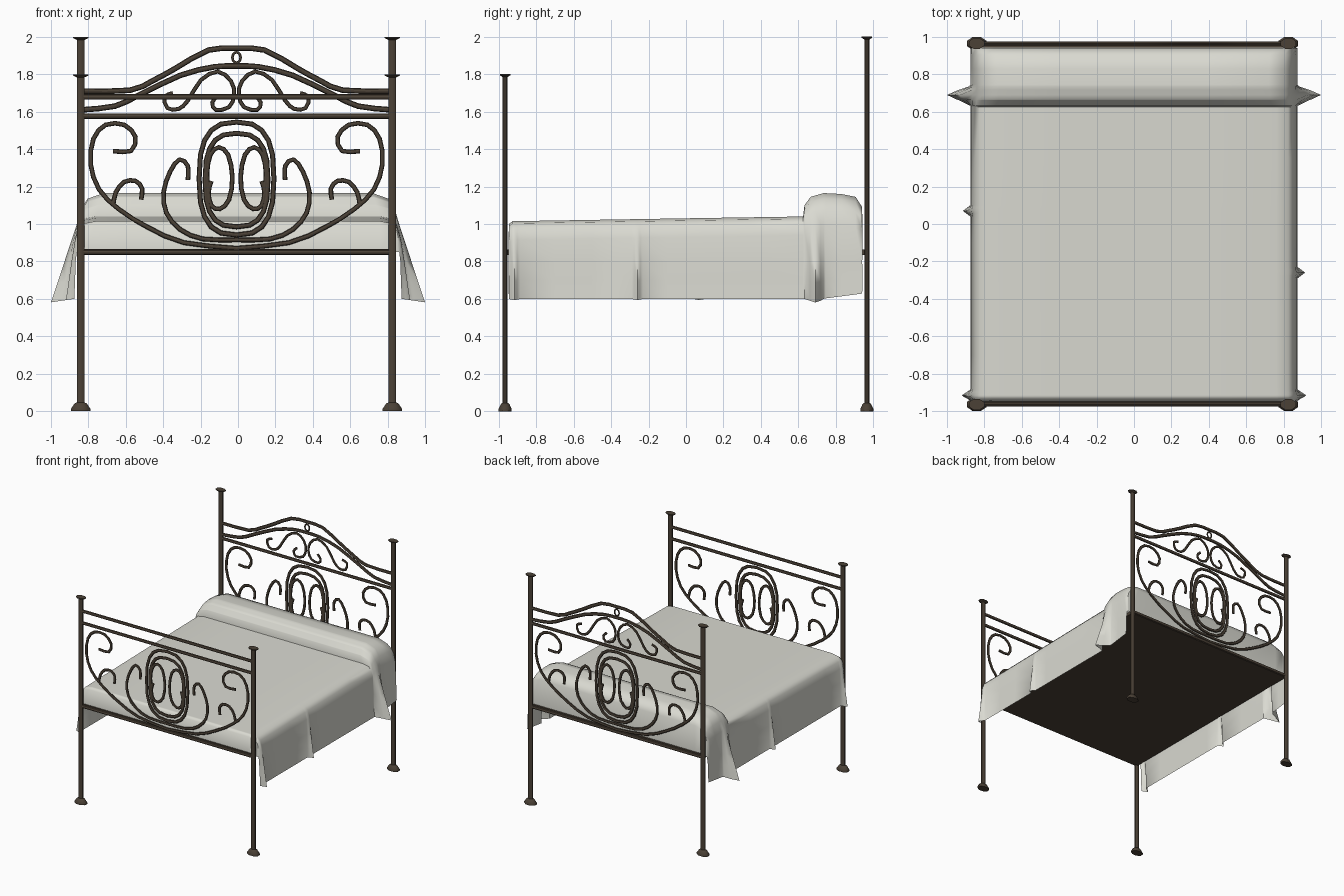
import bpy, bmesh, math
from mathutils import Vector

if "Cube" in bpy.data.objects:
    bpy.data.objects.remove(bpy.data.objects["Cube"])

CX = -0.008          # the iron frame sits slightly left of the cover
POST_X, END_Y, FLAT = 0.833, 0.965, 0.68


def material(name, color):
    m = bpy.data.materials.new(name)
    m.diffuse_color = (*color, 1)
    m.use_nodes = True
    m.node_tree.nodes["Principled BSDF"].inputs["Base Color"].default_value = m.diffuse_color
    return m


IRON = material("dark_iron", (0.07, 0.053, 0.037))
CLOTH = material("cloth", (0.70, 0.70, 0.64))


def finish(name, bm, mat, angle):
    bmesh.ops.recalc_face_normals(bm, faces=bm.faces)
    me = bpy.data.meshes.new(name)
    bm.to_mesh(me)
    bm.free()
    ob = bpy.data.objects.new(name, me)
    bpy.context.collection.objects.link(ob)
    me.materials.append(mat)
    bpy.ops.object.select_all(action='DESELECT')
    ob.select_set(True)
    bpy.context.view_layer.objects.active = ob
    bpy.ops.object.shade_smooth_by_angle(angle=math.radians(angle))
    return ob


def smooth_path(pts, n=2):
    """Catmull-Rom through the control points."""
    p = [Vector(q) for q in pts]
    p = [2 * p[0] - p[1]] + p + [2 * p[-1] - p[-2]]
    out = []
    for a, b, c, d in zip(p, p[1:], p[2:], p[3:]):
        for i in range(n):
            t = i / n
            out.append(0.5 * (2 * b + (c - a) * t + (2 * a - 5 * b + 4 * c - d) * t * t
                              + (3 * b - a - 3 * c + d) * t ** 3))
    return out + [p[-2]]


def tubes(name, y, paths, radius):
    """Iron bars following (x, z) paths, slightly flattened front to back."""
    cu = bpy.data.curves.new(name, 'CURVE')
    cu.dimensions = '3D'
    cu.bevel_depth = radius
    cu.bevel_resolution = 2
    cu.use_fill_caps = True
    for pts, closed in paths:
        s = cu.splines.new('POLY')
        s.points.add(len(pts) - 1)
        for q, (x, z) in zip(s.points, pts):
            q.co = (x, 0, z, 1)
        s.use_cyclic_u = closed
    ob = bpy.data.objects.new(name, cu)
    ob.location = (CX, y, 0)
    ob.scale.y = FLAT
    cu.materials.append(IRON)
    bpy.context.collection.objects.link(ob)
    bpy.ops.object.select_all(action='DESELECT')
    ob.select_set(True)
    bpy.context.view_layer.objects.active = ob
    bpy.ops.object.convert(target='MESH')
    bpy.ops.object.shade_smooth_by_angle(angle=math.radians(40))


def mirrored(pts):
    path = smooth_path(pts)
    return [(path, False), ([(-x, z) for x, z in path], False)]


def across(pts):
    """Left half path continued symmetrically to the right."""
    path = [tuple(v) for v in smooth_path(pts)]
    return [(path + [(-x, z) for x, z in path[-2::-1]], False)]


def oval(cx, cz, rx, rz, power=2.0, n=20):
    pts = []
    for i in range(n):
        c, s = math.cos(math.tau * i / n), math.sin(math.tau * i / n)
        pts.append((cx + rx * math.copysign(abs(c) ** (2 / power), c),
                    cz + rz * math.copysign(abs(s) ** (2 / power), s)))
    return [(pts, True)]


def rail(z):
    return [([(-POST_X, z), (POST_X, z)], False)]


def post(name, x, y, h):
    prof = [(0.056, 0), (0.056, 0.012), (0.036, 0.04), (0.022, 0.046),
            (0.022, h - 0.016), (0.045, h - 0.006), (0.045, h)]
    bm = bmesh.new()
    rings = [[bm.verts.new((x + r * math.cos(math.tau * (i + .5) / 8),
                            y + FLAT * r * math.sin(math.tau * (i + .5) / 8), z))
              for i in range(8)] for r, z in prof]
    for a, b in zip(rings, rings[1:]):
        for i in range(8):
            j = (i + 1) % 8
            bm.faces.new((a[i], a[j], b[j], b[i]))
    bm.faces.new(rings[0])
    bm.faces.new(rings[-1])
    finish(name, bm, IRON, 50)


# Posts and the scrolled panel shared by both ends
BIG_SCROLL = [(-.66, 1.39), (-.565, 1.39), (-.54, 1.465), (-.60, 1.53), (-.70, 1.53),
              (-.765, 1.455), (-.78, 1.32), (-.735, 1.185), (-.63, 1.08), (-.47, .98),
              (-.28, .90), (0, .87)]
MID_SCROLL = [(-.26, 1.235), (-.26, 1.31), (-.305, 1.345), (-.355, 1.28), (-.39, 1.17),
              (-.375, 1.06), (-.30, .97), (-.18, .92), (0, .915)]
SMALL_SCROLL = [(-.66, 1.10), (-.645, 1.17), (-.60, 1.225), (-.54, 1.23), (-.505, 1.19), (-.51, 1.13)]
LOOP_SCROLL = [(-.15, 1.17), (-.158, 1.27), (-.14, 1.37), (-.095, 1.41), (-.045, 1.37), (-.022, 1.25),
               (-.04, 1.13), (-.09, 1.08), (-.135, 1.10), (-.15, 1.17), (-.135, 1.23)]

for end, y, h in (("footboard", -END_Y, 1.8), ("headboard", END_Y, 2.0)):
    for side, x in (("left", -POST_X), ("right", POST_X)):
        post(f"{end}_post_{side}", CX + x, y, h)
    tubes(f"{end}_rails", y, rail(1.577) + rail(0.849)
          + (rail(1.68) if end == "footboard" else []), 0.015)
    tubes(f"{end}_scrolls", y, across(BIG_SCROLL) + across(MID_SCROLL)
          + mirrored(SMALL_SCROLL) + mirrored(LOOP_SCROLL), 0.0125)
    tubes(f"{end}_medallion", y, oval(0, 1.243, .20, .302, 2.7)
          + oval(0, 1.235, .168, .25, 2.7), 0.0135)

# Headboard crest
UPPER = [(-.83, 1.71), (-.57, 1.715), (-.45, 1.765), (-.33, 1.83), (-.15, 1.93), (0, 1.94)]
LOWER = [(-.83, 1.61), (-.65, 1.63), (-.52, 1.69), (-.30, 1.795), (-.12, 1.84), (0, 1.845)]
CREST = [(-.34, 1.70), (-.385, 1.68), (-.37, 1.62), (-.31, 1.615), (-.26, 1.66), (-.19, 1.77),
         (-.10, 1.815), (-.03, 1.765), (-.012, 1.69), (-.04, 1.625), (-.11, 1.61), (-.13, 1.65), (-.10, 1.685)]
tubes("headboard_crest", END_Y, across(UPPER) + across(LOWER), 0.015)
tubes("headboard_crest_scrolls", END_Y, mirrored(CREST), 0.011)
tubes("headboard_crest_ring", END_Y, oval(0, 1.89, .022, .028, 2, 12), 0.007)

# Bed base
bm = bmesh.new()
bmesh.ops.create_cube(bm, size=1)
bmesh.ops.scale(bm, vec=(2 * POST_X, 1.92, 0.03), verts=bm.verts)
bmesh.ops.translate(bm, vec=(CX, 0, 0.85), verts=bm.verts)
finish("bed_base", bm, IRON, 30)

# Bed cover draped over the mattress and pillow: (y, top height)
TOP = [(-.945, 1.0), (-.925, 1.015), (-.5, 1.022), (.1, 1.032), (.625, 1.04), (.632, 1.10), (.665, 1.145),
       (.735, 1.165), (.83, 1.16), (.905, 1.145), (.94, 1.09)]
# folds: side, y, flare, half width
FOLDS = [(-1, .69, .125, .055), (1, .69, .125, .055), (-1, -.915, .045, .03), (1, -.915, .045, .03),
         (-1, .07, .04, .03), (1, -.26, .04, .03)]


def top_at(y):
    for (y0, z0), (y1, z1) in zip(TOP, TOP[1:]):
        if y <= y1:
            return z0 + (z1 - z0) * (y - y0) / (y1 - y0)
    return TOP[-1][1]


def flare(side, y):
    f = 0
    for s, fy, amp, w in FOLDS:
        if s == side and abs(y - fy) < w:
            f += amp * (0.5 + 0.5 * math.cos(math.pi * (y - fy) / w))
    return f


def half_profile(side, y):
    top = top_at(y)
    p = max(0, (top - 1.04) / 0.125)          # how much pillow is underneath
    hem = 0.6 + max(0, y - 0.72) * 0.13
    pts = [(.4, top), (.76 - .04 * p, top), (.825 - .02 * p, top - .012 - .018 * p),
           (.85 - .01 * p, top - .04 - .05 * p), (.862, top - .10 - .07 * p), (.868, .8), (.871, .7), (.875, hem)]
    out = []
    for x, z in pts:
        t = max(0, (1.0 - z) / 0.4)
        f = flare(side, y) * t
        out.append((side * (x + f), z - 0.15 * f))
    return out


ys = {y for y, _ in TOP} | {-.7, -.1, .35}
for _, fy, _, w in FOLDS:
    ys |= {round(fy + w * k, 4) for k in (-1, -.5, 0, .5, 1)}
ys = sorted(v for v in ys if -.945 <= v <= .94)
stations = [(y, half_profile(-1, y)[::-1] + [(0, top_at(y))] + half_profile(1, y)) for y in ys]


def end_cap(station, shift):
    return (station[0] + shift, [(x, min(z, 0.85)) for x, z in station[1]])


stations = [end_cap(stations[0], -.003)] + stations + [end_cap(stations[-1], .003)]
bm = bmesh.new()
rows = [[bm.verts.new((x, y, z)) for x, z in prof] for y, prof in stations]
for a, b in zip(rows, rows[1:]):
    for i in range(len(a) - 1):
        bm.faces.new((a[i], a[i + 1], b[i + 1], b[i]))
bmesh.ops.remove_doubles(bm, verts=bm.verts, dist=0.0035)
finish("bed_cover", bm, CLOTH, 60)
